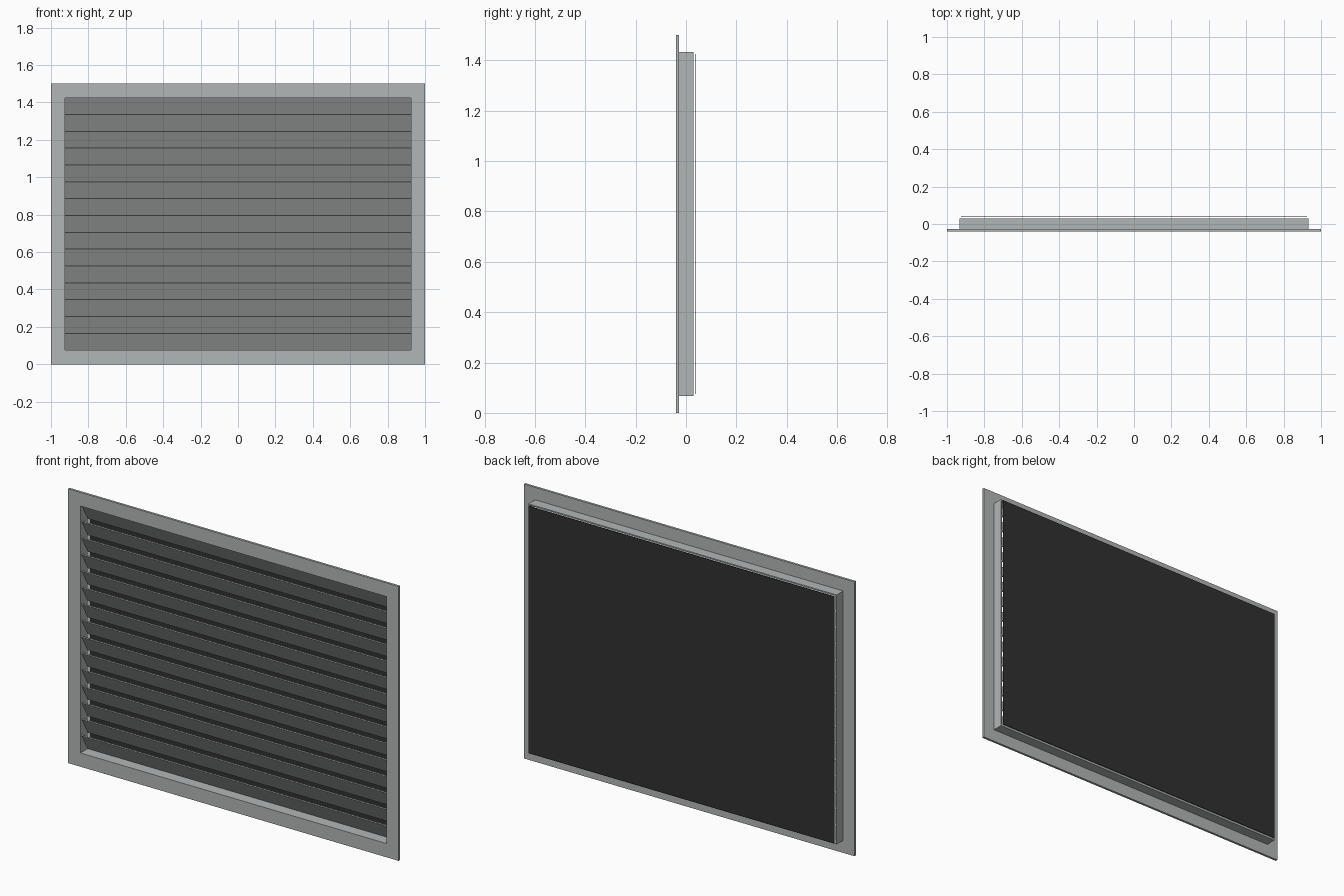
import bpy, math

if "Cube" in bpy.data.objects:
    bpy.data.objects.remove(bpy.data.objects["Cube"])


def material(name, rgb):
    m = bpy.data.materials.new(name)
    m.diffuse_color = (*rgb, 1)
    m.use_nodes = True
    m.node_tree.nodes["Principled BSDF"].inputs["Base Color"].default_value = m.diffuse_color
    return m


metal = material("grey metal", (0.45, 0.47, 0.47))
dark = material("dark mesh", (0.03, 0.03, 0.03))


def mesh_object(name, verts, faces, mat):
    me = bpy.data.meshes.new(name)
    me.from_pydata(verts, [], faces)
    me.materials.append(mat)
    ob = bpy.data.objects.new(name, me)
    bpy.context.collection.objects.link(ob)
    return ob


def box(name, size, loc, mat, tilt=0):
    x, y, z = (s / 2 for s in size)
    verts = [(i * x, j * y, k * z) for i in (-1, 1) for j in (-1, 1) for k in (-1, 1)]
    faces = [(0, 1, 3, 2), (4, 6, 7, 5), (0, 4, 5, 1), (2, 3, 7, 6), (0, 2, 6, 4), (1, 5, 7, 3)]
    ob = mesh_object(name, verts, faces, mat)
    ob.location = loc
    ob.rotation_euler.x = tilt
    return ob


def ring(name, outer, inner, y0, y1, mat):
    """Rectangular frame from half sizes (x, z), running from y0 to y1."""
    verts = [(sx * h[0], y, 0.75 + sz * h[1])
             for y in (y0, y1) for h in (outer, inner)
             for sx, sz in ((-1, -1), (1, -1), (1, 1), (-1, 1))]
    faces = []
    for i in range(4):
        j = (i + 1) % 4
        faces += [(i, j, 4 + j, 4 + i), (8 + j, 8 + i, 12 + i, 12 + j),
                  (j, i, 8 + i, 8 + j), (4 + i, 4 + j, 12 + j, 12 + i)]
    return mesh_object(name, verts, faces, mat)


# front flange and the sleeve behind it
ring("front_flange", (1, 0.75), (0.925, 0.675), -0.04, -0.027, metal)
ring("wall_sleeve", (0.932, 0.682), (0.925, 0.675), -0.027, 0.03, metal)

# sloping blades, front edge high and back edge low
for i in range(15):
    box(f"louvre_blade_{i + 1}", (1.85, 0.108, 0.006),
        (0, 0, 1.38 - 0.09 * i), metal, math.radians(-60))

# insect screen across the back
box("rear_screen", (1.85, 0.003, 1.35), (0, 0.0385, 0.75), dark)
